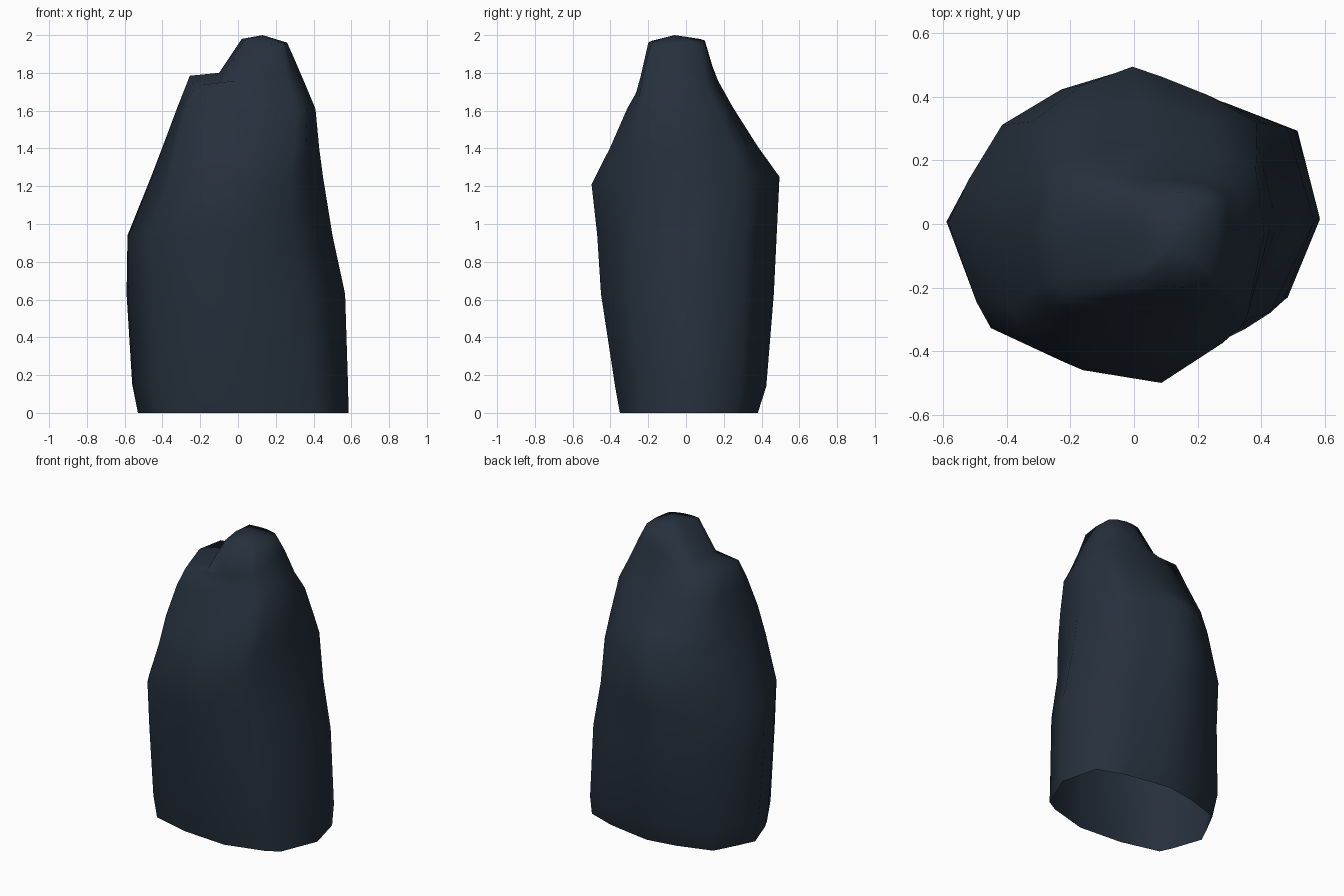
import bpy, bmesh

if "Cube" in bpy.data.objects:
    bpy.data.objects.remove(bpy.data.objects["Cube"])

# Dark slate colour
slate = bpy.data.materials.new("dark slate")
slate.diffuse_color = (0.019, 0.030, 0.047, 1)
slate.use_nodes = True
slate.node_tree.nodes["Principled BSDF"].inputs["Base Color"].default_value = slate.diffuse_color

# Irregular rock cross-section, in units of the half extents
section = [(1, 0), (.84, .64), (.51, .8), (.2, .93), (0, 1), (-.34, .87),
           (-.66, .62), (-.87, .28), (-1, 0), (-.82, -.52), (-.73, -.68),
           (-.34, -.91), (.2, -1), (.6, -.72), (.74, -.61)]

# Levels: z at left, z at right, front drop, x min, x max, y min, y max, squareness
levels = [(0, 0, 0, -.53, .585, -.35, .38, .3),
          (.15, .13, 0, -.56, .583, -.375, .425, .25),
          (.63, .63, 0, -.59, .567, -.45, .465, .08),
          (.94, .94, 0, -.585, .50, -.47, .48, .08),
          (1.25, 1.25, .04, -.46, .45, -.50, .495, .1),
          (1.42, 1.40, 0, -.395, .43, -.40, .38, .35),
          (1.62, 1.61, 0, -.32, .41, -.31, .25, .55),
          (1.785, 1.73, .06, -.255, .36, -.265, .17, .7),
          (1.80, 1.87, .06, -.10, .30, -.24, .14, .7),   # ledge on the left
          (1.98, 1.96, .01, .02, .26, -.20, .10, .7)]


def ring_point(level, u, v):
    zl, zr, drop, x0, x1, y0, y1, square = level
    k = 1 + square * (1 / max(abs(u), abs(v)) - 1)   # push corners outward
    u, v = u * k, v * k
    return ((x0 + x1) / 2 + (x1 - x0) / 2 * u,
            (y0 + y1) / 2 + (y1 - y0) / 2 * v,
            zl + (zr - zl) * (u + 1) / 2 - drop * max(0, -v))


bm = bmesh.new()
rings = [[bm.verts.new(ring_point(lv, u, v)) for u, v in section] for lv in levels]

# Walls, left open at the base
n = len(section)
for low, high in zip(rings, rings[1:]):
    for i in range(n):
        j = (i + 1) % n
        bm.faces.new((low[i], low[j], high[j], high[i]))

# Blunt tip
tip = bm.verts.new((.13, -.06, 2))
for i in range(n):
    bm.faces.new((rings[-1][i], rings[-1][(i + 1) % n], tip))

for f in bm.faces:
    f.smooth = True
mesh = bpy.data.meshes.new("standing_rock")
bm.to_mesh(mesh)
bm.free()
mesh.materials.append(slate)
rock = bpy.data.objects.new("standing_rock", mesh)
bpy.context.collection.objects.link(rock)
